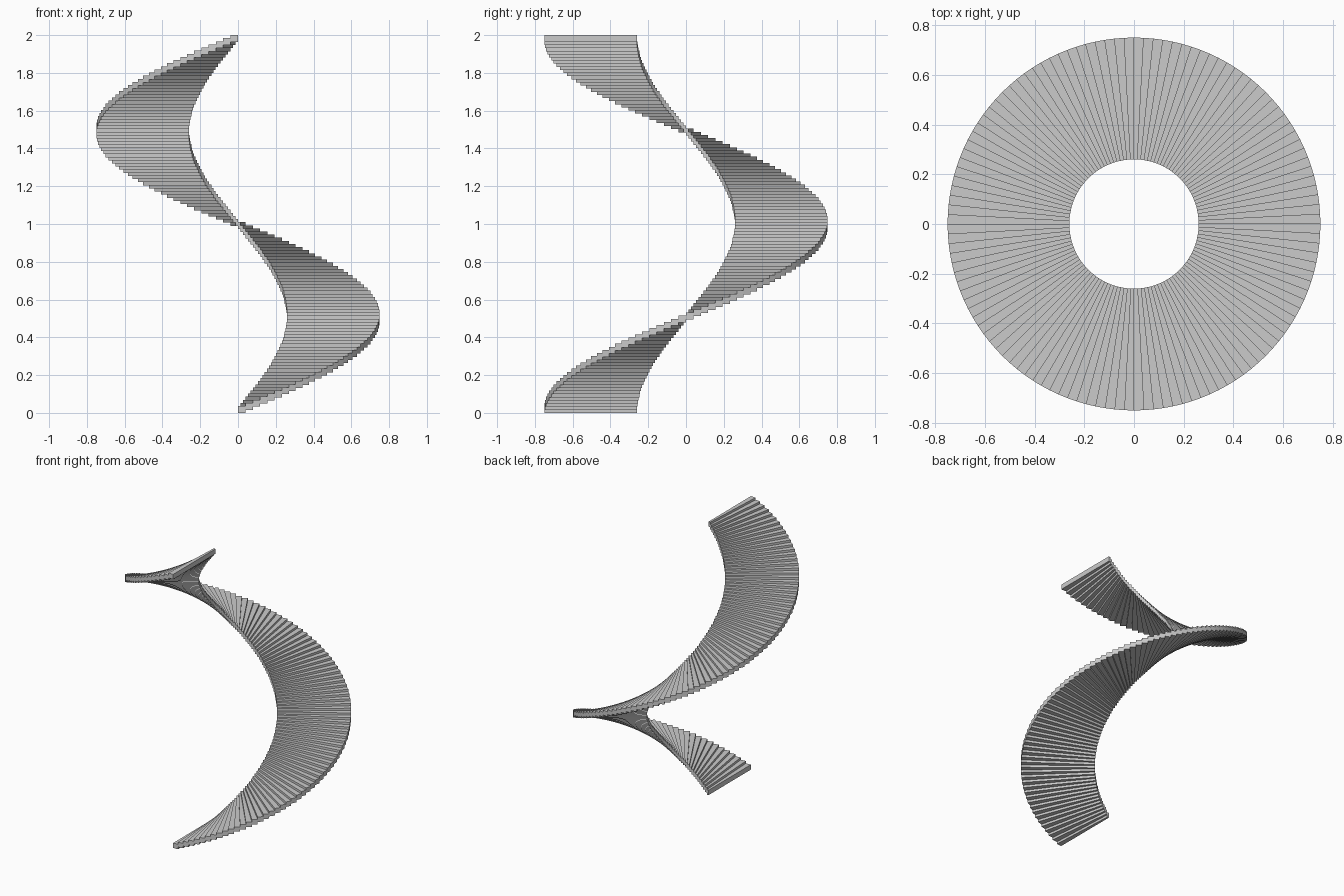
import bpy, bmesh, math

if "Cube" in bpy.data.objects:
    bpy.data.objects.remove(bpy.data.objects["Cube"])

STEPS = 120            # treads in one full turn
R_IN, R_OUT = 0.26, 0.75
THICK = 0.036
HEIGHT = 2.0
RISE = (HEIGHT - THICK) / (STEPS - 1)

bm = bmesh.new()


def pt(i, r, z):
    a = -math.pi / 2 + 2 * math.pi * i / STEPS
    return bm.verts.new((r * math.cos(a), r * math.sin(a), z))


def quad(*pts):
    bm.faces.new([pt(*p) for p in pts])


def cross_wall(i, z0, z1):
    # radial upright face at step boundary i
    quad((i, R_IN, z0), (i, R_OUT, z0), (i, R_OUT, z1), (i, R_IN, z1))


for i in range(STEPS):
    lo, hi = i * RISE, i * RISE + THICK
    # flat tread and flat underside
    for z in (lo, hi):
        quad((i, R_IN, z), (i, R_OUT, z), (i + 1, R_OUT, z), (i + 1, R_IN, z))
    # inner and outer edge
    for r in (R_IN, R_OUT):
        quad((i, r, lo), (i + 1, r, lo), (i + 1, r, hi), (i, r, hi))
    # risers above and below
    if i:
        cross_wall(i, hi - RISE, hi)
        cross_wall(i, lo - RISE, lo)

# end walls
cross_wall(0, 0, THICK)
cross_wall(STEPS, HEIGHT - THICK, HEIGHT)

bmesh.ops.remove_doubles(bm, verts=bm.verts, dist=1e-5)
# face each surface outward, judged from its own position in the spiral
bm.normal_update()
for f in bm.faces:
    c, n = f.calc_center_median(), f.normal
    t = ((math.atan2(c.y, c.x) + math.pi / 2) % (2 * math.pi)) / (2 * math.pi)
    if abs(n.z) > 0.5:
        i = int(t * STEPS)
        ok = n.z * (c.z - i * RISE - THICK / 2) > 0
    else:
        tang = (-c.y * n.x + c.x * n.y) / c.xy.length
        if abs(tang) > 0.5:
            if c.z < THICK * 0.51:
                want = -1 if abs(c.z - THICK / 2) < 1e-4 else 1
            elif c.z > HEIGHT - THICK * 0.51:
                want = 1 if abs(c.z - HEIGHT + THICK / 2) < 1e-4 else -1
            else:
                i = round(t * STEPS)
                want = -1 if c.z > i * RISE + THICK / 2 - RISE / 2 else 1
            ok = tang * want > 0
        else:
            radial = (c.x * n.x + c.y * n.y) / c.xy.length
            ok = radial * (c.xy.length - (R_IN + R_OUT) / 2) > 0
    if not ok:
        f.normal_flip()

mesh = bpy.data.meshes.new("spiral_stair")
bm.to_mesh(mesh)
bm.free()
bpy.context.collection.objects.link(bpy.data.objects.new("spiral_stair", mesh))
